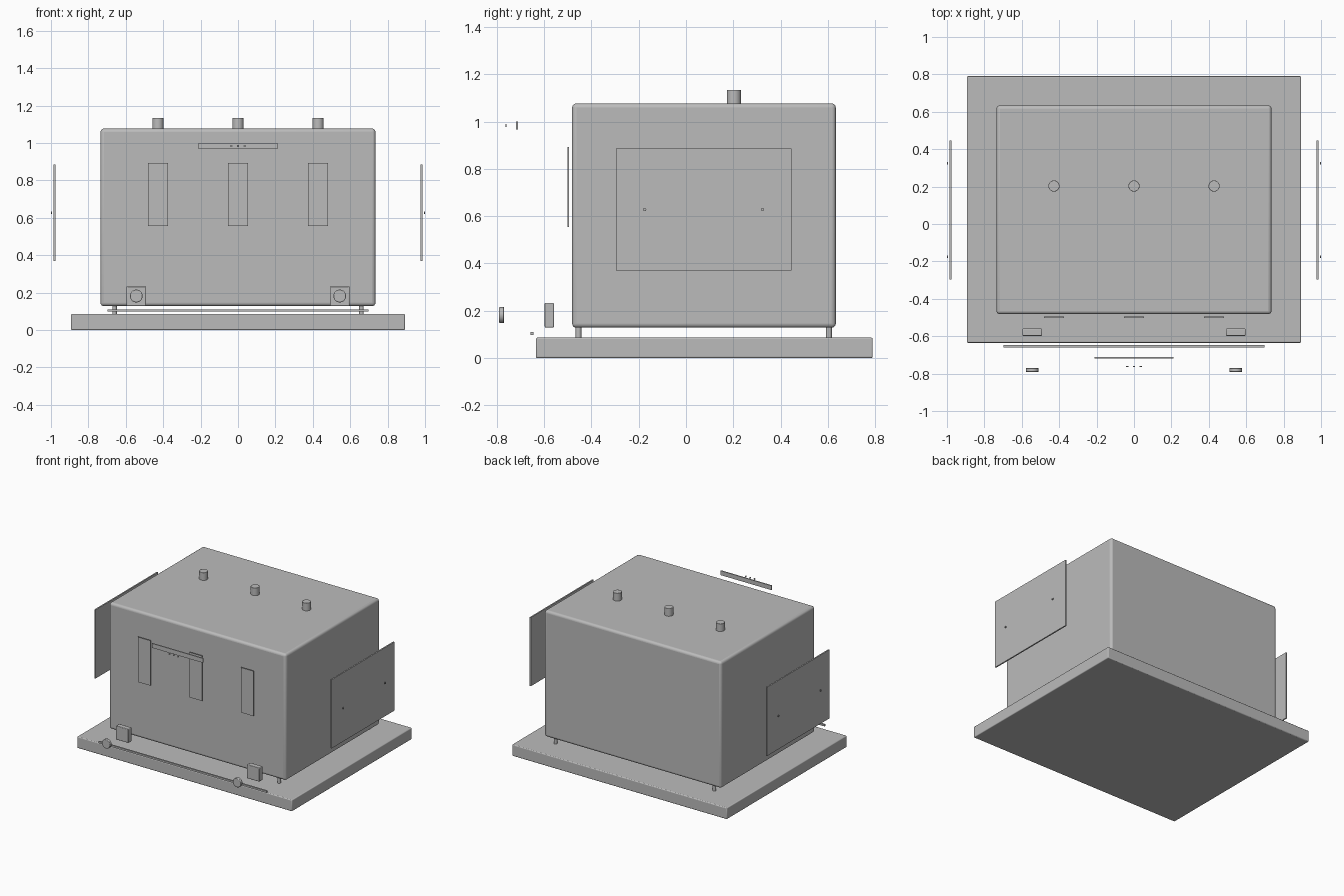
import bpy, math

if "Cube" in bpy.data.objects:
    bpy.data.objects.remove(bpy.data.objects["Cube"])

grey = bpy.data.materials.new("plain_grey")
grey.diffuse_color = (0.5, 0.5, 0.5, 1)
grey.use_nodes = True
grey.node_tree.nodes["Principled BSDF"].inputs["Base Color"].default_value = grey.diffuse_color


def finish(ob, name, bevel, segments):
    ob.name = name
    ob.data.materials.append(grey)
    if bevel:
        mod = ob.modifiers.new("rounded_edges", 'BEVEL')
        mod.width = bevel
        mod.segments = segments
        mod.limit_method = 'ANGLE'
        mod.angle_limit = math.radians(40)
    bpy.ops.object.shade_smooth_by_angle(angle=math.radians(35))
    return ob


def box(name, x, y, z, bevel=0, segments=3):
    """Box from (min, max) pairs along each axis."""
    bpy.ops.mesh.primitive_cube_add(size=1)
    ob = bpy.context.object
    ob.location = [(a + b) / 2 for a, b in (x, y, z)]
    ob.scale = [b - a for a, b in (x, y, z)]
    bpy.ops.object.transform_apply(location=False, rotation=False, scale=True)
    return finish(ob, name, bevel, segments)


def rod(name, centre, radius, length, axis='Z', bevel=0, sides=32):
    """Cylinder lying along the chosen axis."""
    rot = {'X': (0, math.pi / 2, 0), 'Y': (math.pi / 2, 0, 0), 'Z': (0, 0, 0)}[axis]
    bpy.ops.mesh.primitive_cylinder_add(vertices=sides, radius=radius, depth=length,
                                        location=centre, rotation=rot)
    return finish(bpy.context.object, name, bevel, 2)


# Base slab and main housing
box("base_slab", (-0.893, 0.893), (-0.635, 0.79), (0, 0.086), 0.006)
box("housing", (-0.735, 0.735), (-0.482, 0.634), (0.128, 1.077), 0.018, 4)

# Short legs between slab and housing
for sx in (-1, 1):
    for y in (-0.455, 0.605):
        rod("leg", (sx * 0.66, y, 0.108), 0.012, 0.05)

# Top pegs and the thin front plates under them
for x in (-0.428, 0, 0.428):
    rod("top_peg", (x, 0.203, 1.103), 0.03, 0.064, bevel=0.002)
    box("front_plate", (x - 0.053, x + 0.053), (-0.502, -0.495), (0.555, 0.893))

# Floating upper strip with three indicator dots
box("upper_strip", (-0.212, 0.212), (-0.719, -0.711), (0.967, 1.0))
for x in (-0.036, 0, 0.036):
    rod("indicator_dot", (x, -0.762, 0.984), 0.006, 0.004, 'Y', sides=16)

# Lower trim bar
box("lower_trim_bar", (-0.698, 0.698), (-0.659, -0.646), (0.098, 0.111))

# Corner blocks and round knobs in front of them
for sx in (-1, 1):
    x = sx * 0.544
    box("corner_block", (x - 0.052, x + 0.052), (-0.598, -0.559), (0.129, 0.233), 0.004, 2)
    rod("round_knob", (x, -0.78, 0.182), 0.034, 0.021, 'Y', bevel=0.003)

# Detached side panels and their pins
for sx in (-1, 1):
    xs = sorted((sx * 0.976, sx * 0.986))
    box("side_panel", xs, (-0.297, 0.447), (0.37, 0.886))
    for y in (-0.175, 0.324):
        rod("panel_pin", (sx * 0.997, y, 0.628), 0.007, 0.006, 'X', sides=16)
